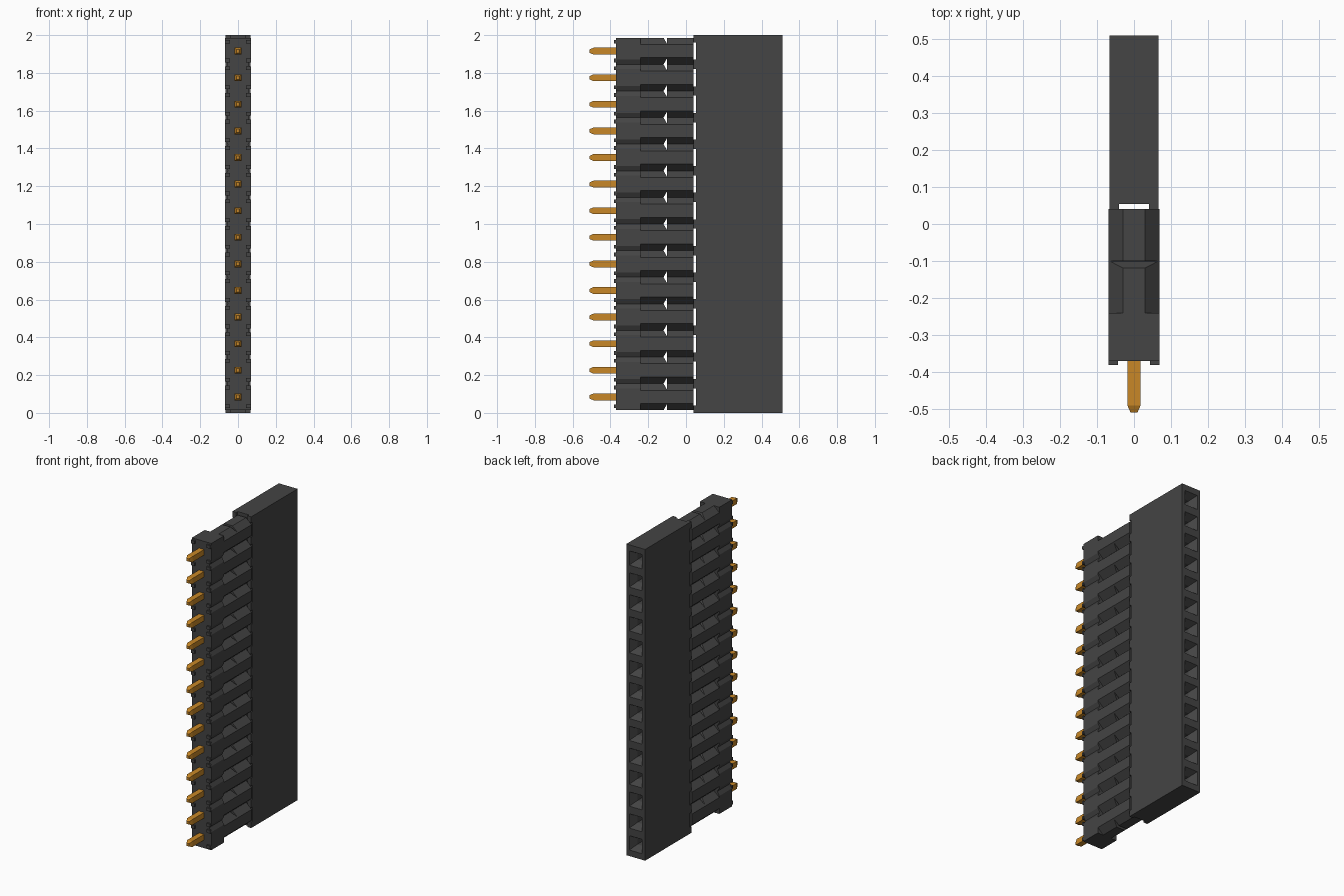
import bpy, bmesh

if "Cube" in bpy.data.objects:
    bpy.data.objects.remove(bpy.data.objects["Cube"], do_unlink=True)

COUNT = 14
PITCH = 0.1408
HALF = PITCH / 2
BOUNDS = [1 + (k - COUNT / 2) * PITCH for k in range(COUNT + 1)]
PINS = [b + HALF for b in BOUNDS[:-1]]
W = 0.069      # half width of the ribbed housing
BODY_W = 0.0665  # half width of the socket body


def material(name, rgb, roughness):
    m = bpy.data.materials.new(name)
    m.use_nodes = True
    m.diffuse_color = (*rgb, 1)
    bsdf = m.node_tree.nodes["Principled BSDF"]
    bsdf.inputs["Base Color"].default_value = (*rgb, 1)
    bsdf.inputs["Roughness"].default_value = roughness
    return m


PLASTIC = material("dark grey plastic", (0.058, 0.058, 0.058), 0.6)
GOLD = material("gold metal", (0.58, 0.245, 0.02), 0.5)


def loft(bm, rings):
    """Skin a list of equal-sized rings and cap both ends."""
    loops = [[bm.verts.new(p) for p in ring] for ring in rings]
    n = len(loops[0])
    for a, b in zip(loops, loops[1:]):
        for i in range(n):
            j = (i + 1) % n
            bm.faces.new((a[i], a[j], b[j], b[i]))
    bm.faces.new(loops[0][::-1])
    bm.faces.new(loops[-1])


def rect(y, w, z0, z1):
    return [(-w, y, z0), (w, y, z0), (w, y, z1), (-w, y, z1)]


def octagon(y, z, h, top, bottom):
    """Cross-section; top and bottom are (flat half width, side half height)."""
    (ct, ot), (cb, ob) = top, bottom
    return [(-cb, y, z - h), (cb, y, z - h), (W, y, z - ob), (W, y, z + ot),
            (ct, y, z + h), (-ct, y, z + h), (-W, y, z + ot), (-W, y, z - ob)]


def box(bm, x0, x1, y0, y1, z0, z1):
    loft(bm, [[(x0, y, z0), (x1, y, z0), (x1, y, z1), (x0, y, z1)] for y in (y0, y1)])


def finish(name, bm, mat, merge=False):
    bmesh.ops.recalc_face_normals(bm, faces=bm.faces)
    if merge:
        # join neighbouring cells and drop the walls hidden between them
        bmesh.ops.remove_doubles(bm, verts=bm.verts, dist=1e-5)
        inner = [f for f in bm.faces if any(
            all(abs(v.co.z - b) < 1e-4 for v in f.verts) for b in BOUNDS[1:-1])]
        bmesh.ops.delete(bm, geom=inner, context='FACES')
    me = bpy.data.meshes.new(name)
    bm.to_mesh(me)
    bm.free()
    me.materials.append(mat)
    ob = bpy.data.objects.new(name, me)
    bpy.context.collection.objects.link(ob)
    return ob


# Front strip: cells with shallow slots between them and square outer ends
bm = bmesh.new()
slot, square = (0.054, 0.045), (W, HALF - 0.001)
for i, z in enumerate(PINS):
    top = square if i == COUNT - 1 else slot
    bottom = square if i == 0 else slot
    loft(bm, [octagon(y, z, HALF, top, bottom) for y in (-0.37, -0.24)])
finish("front_strip", bm, PLASTIC, merge=True)

# Ribbed housing: chamfered cells, each tapering to a sharp barb notch
bm = bmesh.new()
full, cut = (0.03, 0.035), (0.0625, 0.035)
for z in PINS:
    loft(bm, [octagon(-0.24, z, HALF, full, full),
              octagon(-0.119, z, HALF, full, full),
              octagon(-0.102, z, 0.041, cut, cut),
              octagon(-0.1, z, 0.041, cut, cut),
              octagon(-0.1, z, HALF, full, full),
              octagon(0.04, z, HALF, full, full)])
finish("ribbed_housing", bm, PLASTIC, merge=True)

# Small feet on the front face, four around each pin
bm = bmesh.new()
for z in PINS:
    for s in (-1, 1):
        for dz in (-0.05, 0.05):
            x0, x1 = sorted((s * 0.043, s * W))
            box(bm, x0, x1, -0.381, -0.368, z + dz - 0.01, z + dz + 0.01)
finish("front_feet", bm, PLASTIC)

# Socket body: one funnel-mouthed square hole per cell
bm = bmesh.new()
for i, z in enumerate(PINS):
    z0 = 0 if i == 0 else BOUNDS[i]
    z1 = 2 if i == COUNT - 1 else BOUNDS[i + 1]
    loft(bm, [rect(0.054, BODY_W, z0, z1),
              rect(0.51, BODY_W, z0, z1),
              rect(0.51, 0.046, z - 0.046, z + 0.046),
              rect(0.465, 0.02, z - 0.02, z + 0.02),
              rect(0.25, 0.02, z - 0.02, z + 0.02)])
finish("socket_body", bm, PLASTIC, merge=True)

# Spacer posts that leave a gap between housing and socket body
bm = bmesh.new()
for b in BOUNDS:
    z0, z1 = max(b - 0.025, 0), min(b + 0.025, 2)
    if b == BOUNDS[0]:
        z0 = 0
    if b == BOUNDS[-1]:
        z1 = 2
    for s in (-1, 1):
        x0, x1 = sorted((s * 0.04, s * BODY_W))
        box(bm, x0, x1, 0.039, 0.056, z0, z1)
finish("spacer_posts", bm, PLASTIC)

# Square pins with tapered tips
bm = bmesh.new()
for z in PINS:
    loft(bm, [rect(y, r, z - r, z + r)
              for y, r in ((-0.51, 0.009), (-0.49, 0.018), (-0.3, 0.018))])
finish("pins", bm, GOLD)
